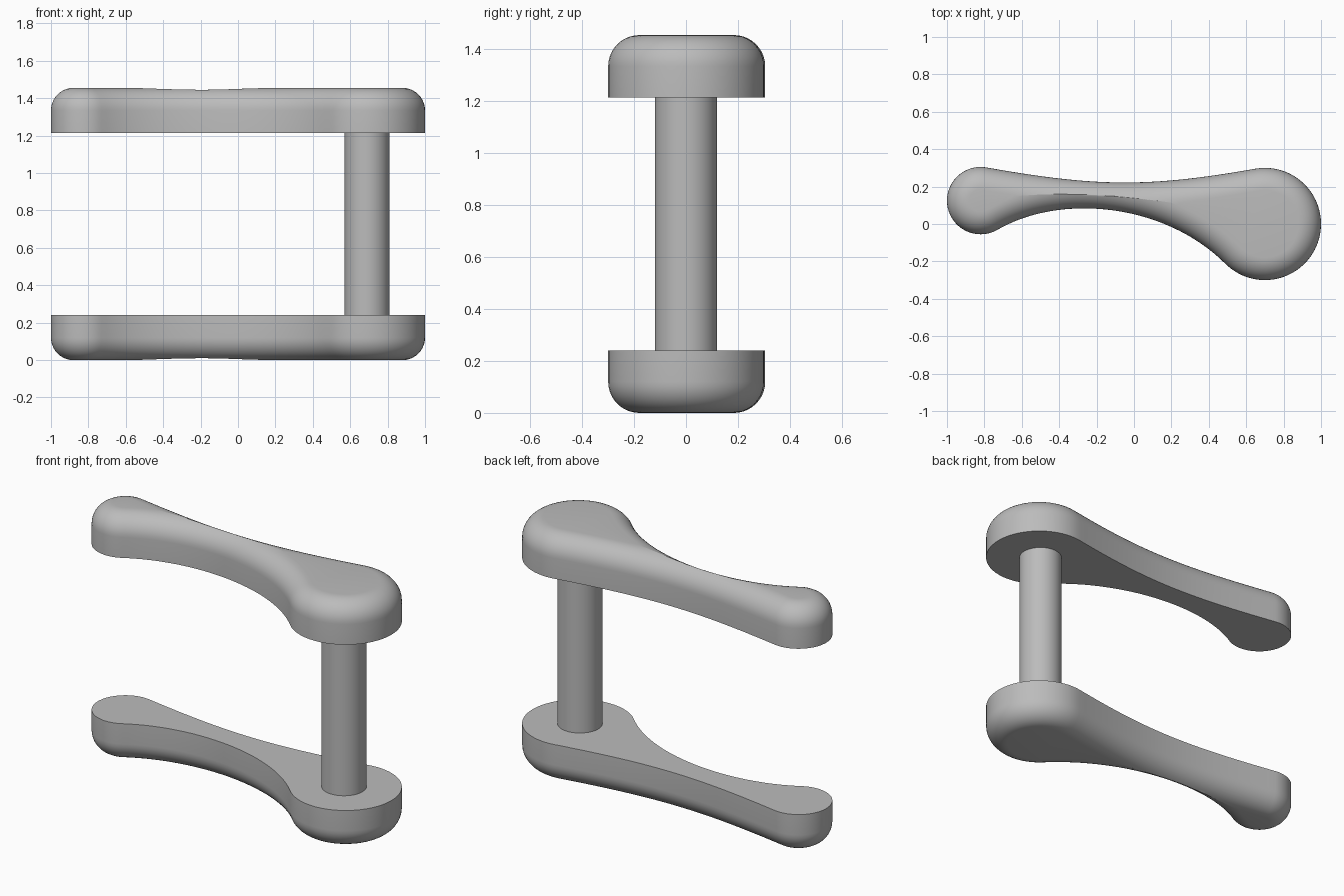
import bpy, bmesh, math
from mathutils import Vector

cube = bpy.data.objects.get("Cube")
if cube:
    bpy.data.objects.remove(cube, do_unlink=True)

grey = bpy.data.materials.new("satin_grey")
grey.use_nodes = True
colour = (0.5, 0.5, 0.5, 1)
grey.diffuse_color = colour
grey.node_tree.nodes["Principled BSDF"].inputs["Base Color"].default_value = colour

HEIGHT, THICK, FILLET = 1.455, 0.24, 0.12
TIP, TIP_R = Vector((-0.82, 0.125)), 0.18
HUB, HUB_R = Vector((0.70, 0.0)), 0.30


def on_circle(centre, radius, degrees):
    a = math.radians(degrees)
    return centre + radius * Vector((math.cos(a), math.sin(a)))


def side_chain(tip_end, hub_start, hub_end, pull_tip, pull_hub, turn):
    """One side of the lever, from the tip to the hub: arc, tangent curve, arc."""
    arc, mid = 20, 40
    pts = [on_circle(TIP, TIP_R, 180 + (tip_end - 180) * i / arc) for i in range(arc)]
    p0, p3 = on_circle(TIP, TIP_R, tip_end), on_circle(HUB, HUB_R, hub_start)
    p1 = p0 + on_circle(Vector((0, 0)), pull_tip, tip_end + turn)
    p2 = p3 - on_circle(Vector((0, 0)), pull_hub, hub_start + turn)
    for i in range(mid):
        t = i / mid
        s = 1 - t
        pts.append(p0 * s**3 + p1 * 3 * s * s * t + p2 * 3 * s * t * t + p3 * t**3)
    pts += [on_circle(HUB, HUB_R, hub_start + (hub_end - hub_start) * i / arc)
            for i in range(arc + 1)]
    return pts


def finish(obj):
    obj.data.materials.append(grey)
    bpy.ops.object.select_all(action="DESELECT")
    obj.select_set(True)
    bpy.context.view_layer.objects.active = obj
    bpy.ops.object.shade_smooth_by_angle(angle=math.radians(35))


# Lever outline, counter-clockwise, and the inward direction at each point
front = side_chain(300, 225, 360, 0.40, 0.45, 90)
back = side_chain(80, 100, 0, 0.59, 0.59, -90)
outline = front + back[-2:0:-1]
count = len(outline)
inward = []
for i in range(count):
    t = (outline[(i + 1) % count] - outline[i - 1]).normalized()
    inward.append(Vector((-t.y, t.x)))


def reach(i):
    """How far a point can move inward before it meets the middle ridge."""
    d = 0.0
    while d < FILLET:
        q = outline[i] + inward[i] * (d + 0.002)
        if min((q - p).length for p in outline) < d:
            break
        d += 0.002
    return min(d, FILLET)


limits = [reach(i) for i in range(count)]


def lever(name, flat_z, direction):
    bm = bmesh.new()
    rings = [[bm.verts.new((p.x, p.y, flat_z)) for p in outline]]
    steps = 10
    for k in range(steps + 1):
        depth = FILLET * (1 - math.cos(math.pi / 2 * k / steps))
        ring = []
        for p, n, limit in zip(outline, inward, limits):
            d = min(depth, limit)
            q = p + n * d
            rise = THICK - FILLET + math.sqrt(FILLET**2 - (FILLET - d)**2)
            ring.append(bm.verts.new((q.x, q.y, flat_z + direction * rise)))
        rings.append(ring)
    bm.faces.new(rings[0])
    for a, b in zip(rings, rings[1:]):
        for i in range(count):
            j = (i + 1) % count
            bm.faces.new((a[i], a[j], b[j], b[i]))
    # Crown: strips joining the front side to the back side
    top = rings[-1]
    last = len(front) - 1
    for i in range(last):
        strip = [top[i], top[i + 1], top[-i - 1], top[-i]]
        bm.faces.new(list(dict.fromkeys(strip)))
    bmesh.ops.remove_doubles(bm, verts=bm.verts, dist=0.0005)
    bmesh.ops.recalc_face_normals(bm, faces=bm.faces)
    mesh = bpy.data.meshes.new(name)
    bm.to_mesh(mesh)
    bm.free()
    obj = bpy.data.objects.new(name, mesh)
    bpy.context.collection.objects.link(obj)
    finish(obj)


# Two levers, the lower one turned upside down
lever("upper_lever", HEIGHT - THICK, 1)
lever("lower_lever", THICK, -1)

# Spindle joining the hubs
bpy.ops.mesh.primitive_cylinder_add(vertices=48, radius=0.12,
                                    depth=HEIGHT - 2 * THICK,
                                    location=(0.69, 0, HEIGHT / 2))
spindle = bpy.context.object
spindle.name = "spindle"
finish(spindle)
